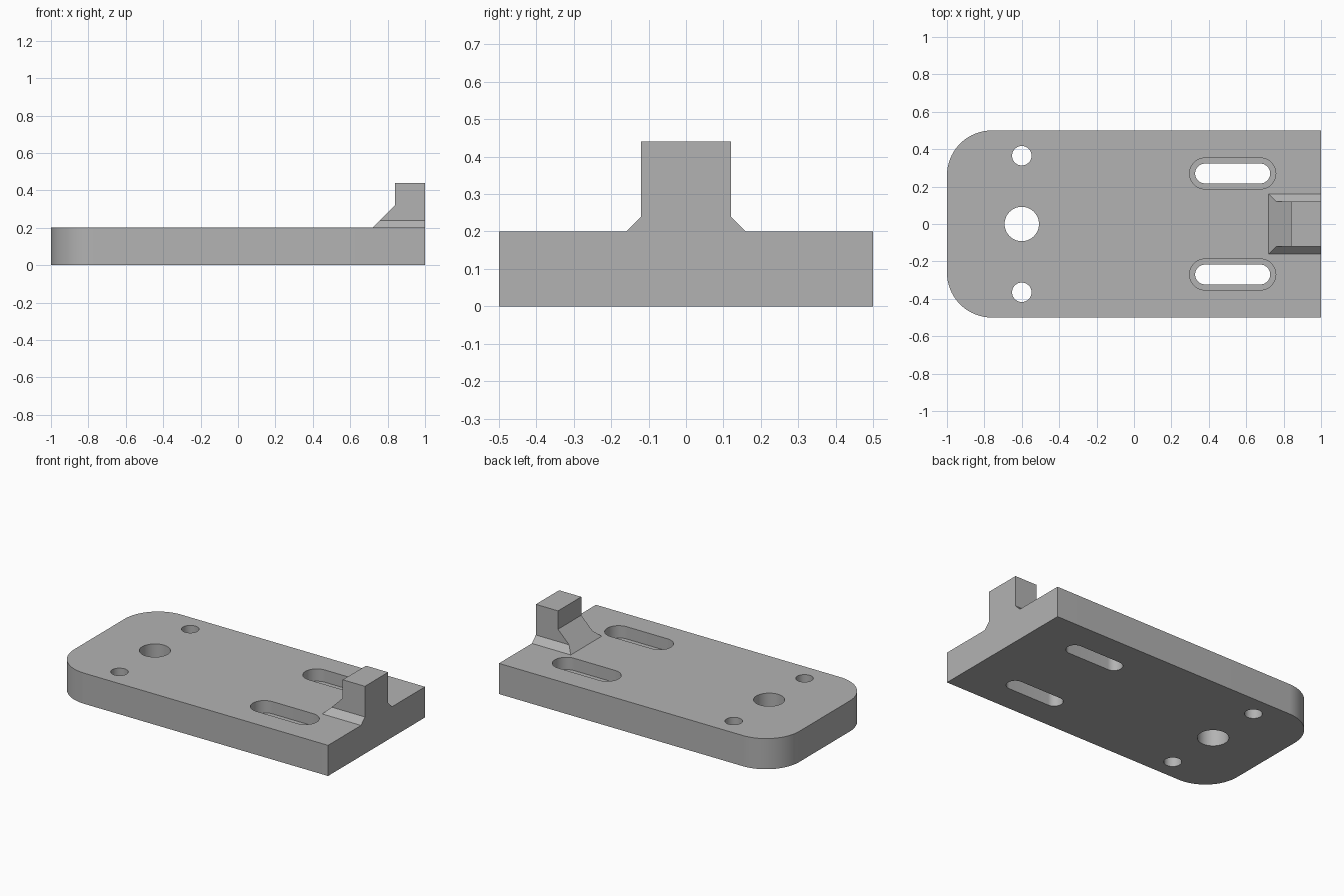
import bpy
import bmesh
from math import cos, sin, pi, radians
from mathutils import Vector

cube = bpy.data.objects.get("Cube")
if cube:
    bpy.data.objects.remove(cube, do_unlink=True)

THICK = 0.2

grey = bpy.data.materials.new("machined_grey")
grey.use_nodes = True
colour = (0.45, 0.45, 0.45, 1)
grey.diffuse_color = colour
grey.node_tree.nodes["Principled BSDF"].inputs["Base Color"].default_value = colour


def prism(name, points, depth):
    """Extrude a closed loop of 3D points along the depth vector."""
    bm = bmesh.new()
    face = bm.faces.new([bm.verts.new(p) for p in points])
    moved = bmesh.ops.extrude_face_region(bm, geom=[face])["geom"]
    verts = [g for g in moved if isinstance(g, bmesh.types.BMVert)]
    bmesh.ops.translate(bm, vec=Vector(depth), verts=verts)
    bmesh.ops.recalc_face_normals(bm, faces=bm.faces)
    mesh = bpy.data.meshes.new(name)
    bm.to_mesh(mesh)
    bm.free()
    mesh.materials.append(grey)
    obj = bpy.data.objects.new(name, mesh)
    bpy.context.collection.objects.link(obj)
    return obj


def arc(x, y, r, start, end, z=0, steps=24):
    angles = [radians(start + (end - start) * i / steps) for i in range(steps + 1)]
    return [(x + r * cos(a), y + r * sin(a), z) for a in angles]


def combine(target, tool, operation):
    """Apply a boolean and remove its tool."""
    mod = target.modifiers.new(operation, "BOOLEAN")
    mod.operation, mod.object, mod.solver = operation, tool, "EXACT"
    bpy.context.view_layer.update()
    graph = bpy.context.evaluated_depsgraph_get()
    result = bpy.data.meshes.new_from_object(target.evaluated_get(graph))
    target.modifiers.clear()
    target.data = result
    bpy.data.objects.remove(tool, do_unlink=True)


def cut_hole(x, y, r):
    loop = arc(x, y, r, 0, 360, -0.1, 48)[:-1]
    combine(plate, prism("hole_cutter", loop, (0, 0, 0.5)), "DIFFERENCE")


def cut_slot(y, r, bottom):
    loop = arc(0.38, y, r, 90, 270, bottom) + arc(0.675, y, r, -90, 90, bottom)
    combine(plate, prism("slot_cutter", loop, (0, 0, 0.5)), "DIFFERENCE")


# Base plate, rounded at one end
R = 0.24
outline = [(1, -0.5, 0), (1, 0.5, 0)]
outline += arc(R - 1, 0.5 - R, R, 90, 180) + arc(R - 1, R - 0.5, R, 180, 270)
plate = prism("base_plate", outline, (0, 0, THICK))

# Lug: side profile crossed with the end profile, chamfered at the foot
side = [(1, 0.1), (0.72, 0.1), (0.72, THICK), (0.84, 0.32), (0.84, 0.44), (1, 0.44)]
lug = prism("lug", [(x, -0.3, z) for x, z in side], (0, 0.6, 0))
half = [(0.16, 0.05), (0.16, THICK), (0.12, 0.24), (0.12, 0.5)]
end = half + [(-y, z) for y, z in reversed(half)]
combine(lug, prism("lug_profile", [(0.5, y, z) for y, z in end], (0.7, 0, 0)), "INTERSECT")
combine(plate, lug, "UNION")

# Mounting holes and stepped slots
cut_hole(-0.6, 0, 0.092)
for s in (-1, 1):
    cut_hole(-0.6, s * 0.365, 0.052)
    cut_slot(s * 0.27, 0.083, THICK - 0.08)
    cut_slot(s * 0.27, 0.053, -0.1)

plate.name = "base_plate_with_lug"
bpy.ops.object.select_all(action="DESELECT")
plate.select_set(True)
bpy.context.view_layer.objects.active = plate
bpy.ops.object.shade_smooth_by_angle(angle=radians(30))
